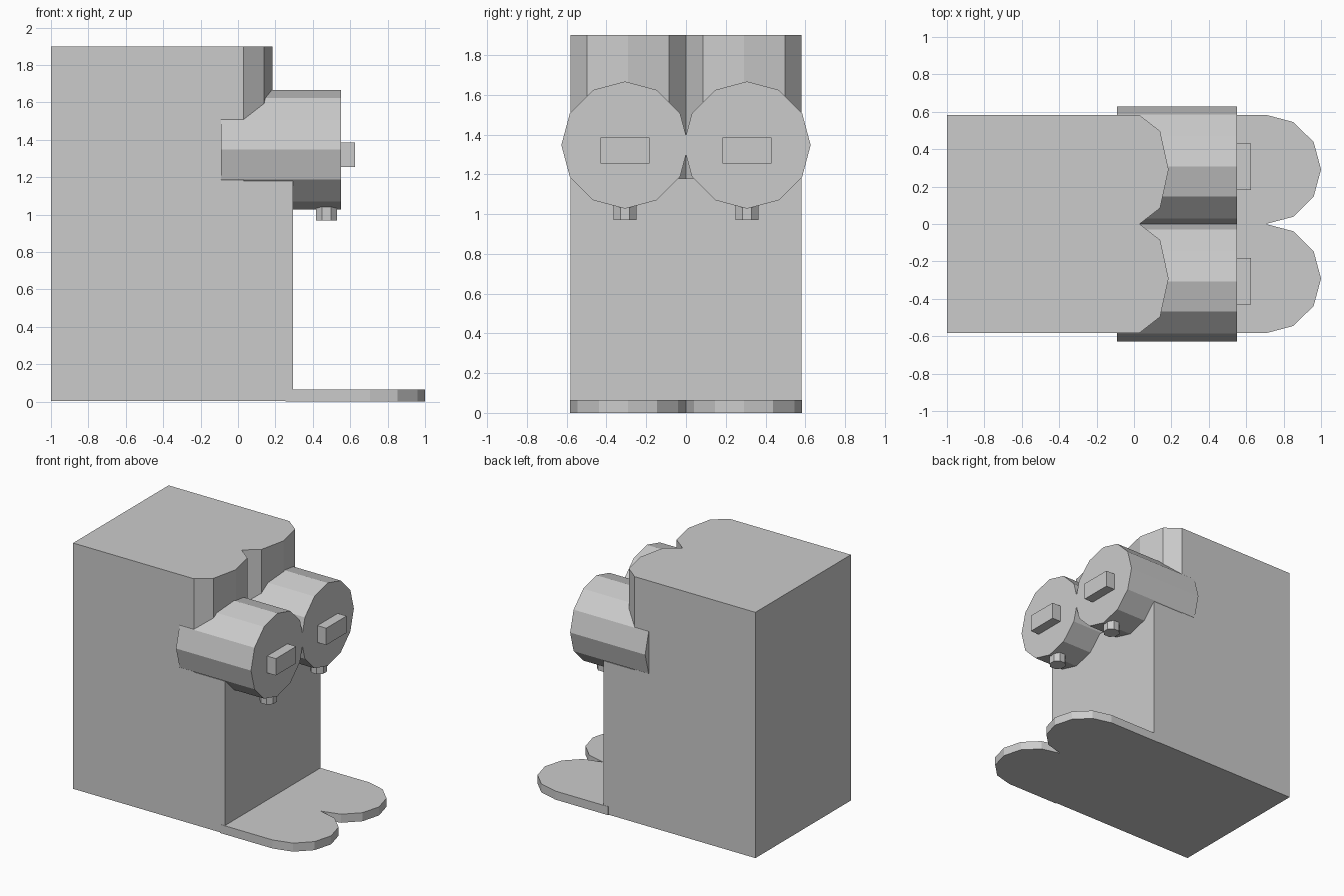
import bpy, bmesh
from math import cos, sin, pi, radians
from mathutils import Matrix

cube = bpy.data.objects.get("Cube")
if cube:
    bpy.data.objects.remove(cube, do_unlink=True)

grey = bpy.data.materials.new("light grey")
grey.use_nodes = True
grey.diffuse_color = (0.6, 0.6, 0.6, 1)
grey.node_tree.nodes["Principled BSDF"].inputs["Base Color"].default_value = (0.6, 0.6, 0.6, 1)


def finish(name, bm):
    bmesh.ops.recalc_face_normals(bm, faces=bm.faces)
    mesh = bpy.data.meshes.new(name)
    bm.to_mesh(mesh)
    bm.free()
    mesh.materials.append(grey)
    obj = bpy.data.objects.new(name, mesh)
    bpy.context.collection.objects.link(obj)
    return obj


def prism(name, outline, z0, z1):
    """Extrude a plan outline upwards from z0 to z1."""
    bm = bmesh.new()
    face = bm.faces.new([bm.verts.new((x, y, z0)) for x, y in outline])
    top = bmesh.ops.extrude_face_region(bm, geom=[face])["geom"]
    bmesh.ops.translate(bm, vec=(0, 0, z1 - z0),
                        verts=[v for v in top if isinstance(v, bmesh.types.BMVert)])
    return finish(name, bm)


def box(name, x0, x1, y0, y1, z0, z1):
    return prism(name, [(x0, y0), (x1, y0), (x1, y1), (x0, y1)], z0, z1)


def cylinder(name, sides, radius, length, centre, rotation):
    bm = bmesh.new()
    bmesh.ops.create_cone(bm, cap_ends=True, segments=sides, radius1=radius,
                          radius2=radius, depth=length,
                          matrix=Matrix.Translation(centre) @ rotation)
    return finish(name, bm)


def twin_lobes(back, start, depth, half, steps):
    """Plan outline with a straight back and two rounded lobes at +x."""
    points = [(back, half), (back, -half)]
    for centre in (-half / 2, half / 2):
        for i in range(steps + 1):
            a = -pi / 2 + pi * i / steps
            if centre > 0 and i == 0:
                continue  # the lobes share the notch point
            points.append((start + depth * cos(a), centre + half / 2 * sin(a)))
    return points


HALF = 0.582

# Cabinet, with the lobed upper housing and drip tray
box("lower_body", -1, 0.295, -HALF, HALF, 0.004, 1.18)
prism("upper_housing", twin_lobes(-1, 0.03, 0.155, HALF, 4), 1.18, 1.9)
prism("drip_tray", twin_lobes(0.255, 0.705, 0.295, HALF + 0.002, 6), 0, 0.066)

# Brewing heads with their buttons and spouts
for side, s in (("left", 1), ("right", -1)):
    y = 0.307 * s
    cylinder(side + "_head", 12, 0.32, 0.64, (0.23, y, 1.347),
             Matrix.Rotation(radians(90), 4, "Y"))
    box(side + "_button", 0.54, 0.625, y - 0.124, y + 0.124, 1.255, 1.385)
    cylinder(side + "_spout", 8, 0.0615, 0.13, (0.473, y, 1.035),
             Matrix.Rotation(pi / 8, 4, "Z"))
